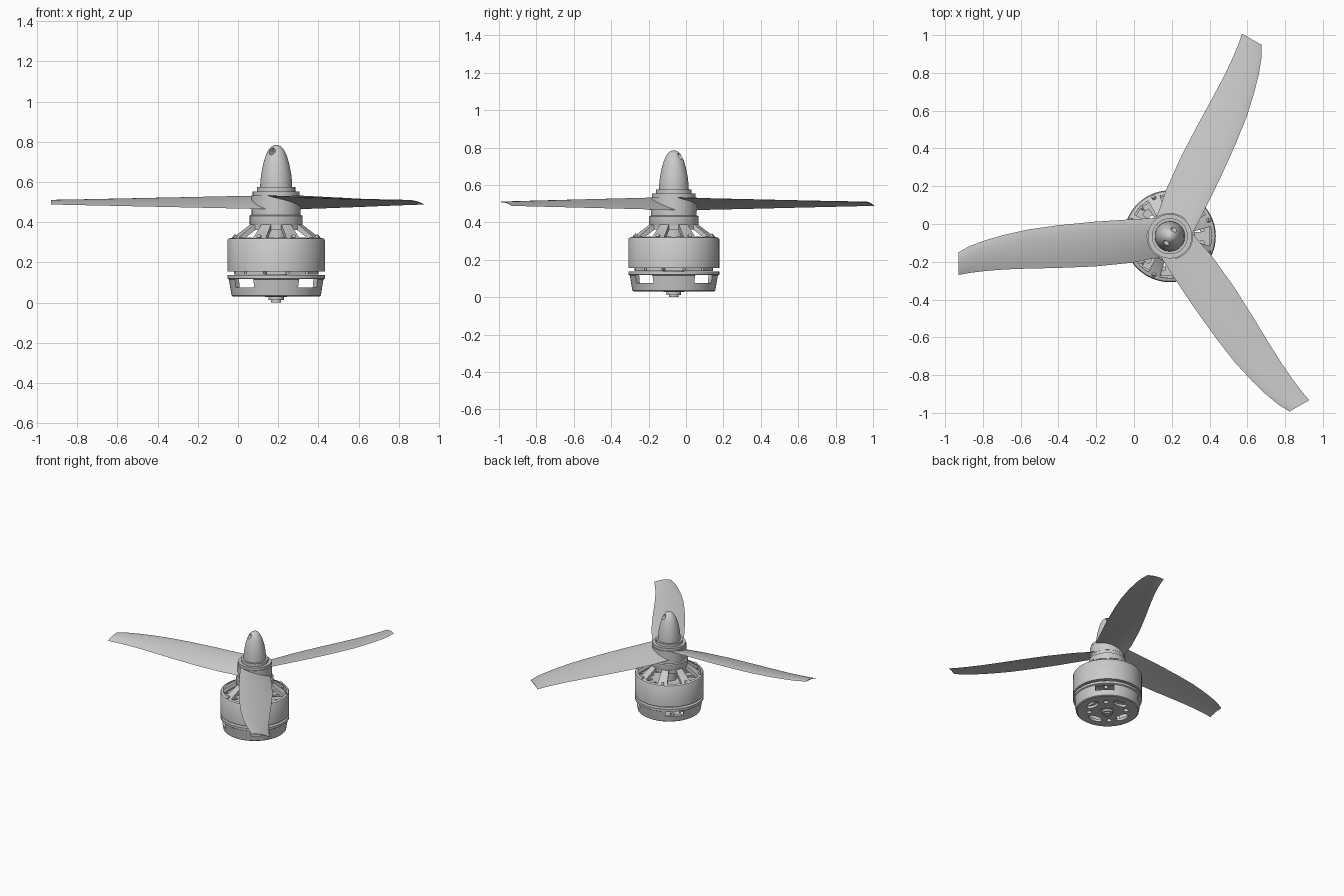
import bpy, bmesh
from math import pi, sin, cos, sqrt
from mathutils import Matrix, Vector

default = bpy.data.objects.get("Cube")
if default:
    bpy.data.objects.remove(default)

AXIS = Vector((0.19, -0.065, 0))  # motor shaft position

grey = bpy.data.materials.new("grey")
grey.use_nodes = True
colour = (0.6, 0.6, 0.6, 1)
grey.diffuse_color = colour
grey.node_tree.nodes["Principled BSDF"].inputs["Base Color"].default_value = colour


def add_object(name, bm, smooth=True):
    bmesh.ops.remove_doubles(bm, verts=bm.verts, dist=1e-5)
    bmesh.ops.recalc_face_normals(bm, faces=bm.faces)
    mesh = bpy.data.meshes.new(name)
    bm.to_mesh(mesh)
    bm.free()
    mesh.materials.append(grey)
    ob = bpy.data.objects.new(name, mesh)
    ob.location = AXIS
    bpy.context.collection.objects.link(ob)
    if smooth:
        shade(ob)
    return ob


def activate(ob):
    bpy.ops.object.select_all(action='DESELECT')
    ob.select_set(True)
    bpy.context.view_layer.objects.active = ob


def shade(ob):
    activate(ob)
    bpy.ops.object.shade_smooth_by_angle(angle=0.6)


def lathe(name, profile, steps=64):
    """Revolve a closed (radius, height) profile about the shaft."""
    bm = bmesh.new()
    rings = [[bm.verts.new((r * cos(2 * pi * i / steps), r * sin(2 * pi * i / steps), z))
              for i in range(steps)] for r, z in profile]
    for a, b in zip(rings, rings[1:] + rings[:1]):
        for i in range(steps):
            j = (i + 1) % steps
            bm.faces.new((a[i], a[j], b[j], b[i]))
    bmesh.ops.dissolve_degenerate(bm, dist=1e-6, edges=bm.edges)
    return add_object(name, bm)


def prism(bm, outline, z0, z1, angle=0):
    """Upright prism with the given plan outline, turned about the shaft."""
    turn = Matrix.Rotation(angle, 3, 'Z')
    low, high = ([bm.verts.new(turn @ Vector((x, y, z))) for x, y in outline] for z in (z0, z1))
    bm.faces.new(low[::-1])
    bm.faces.new(high)
    n = len(outline)
    for i in range(n):
        j = (i + 1) % n
        bm.faces.new((low[i], low[j], high[j], high[i]))


def oval(x, rx, ry, n=24):
    return [(x + rx * cos(2 * pi * i / n), ry * sin(2 * pi * i / n)) for i in range(n)]


def rod(bm, radius, length, matrix):
    bmesh.ops.create_cone(bm, cap_ends=True, segments=16, radius1=radius, radius2=radius,
                          depth=length, matrix=matrix)


def cut(ob, bm):
    """Subtract the shapes in bm from an object."""
    cutter = add_object("cutter", bm, smooth=False)
    cutter.hide_render = True
    mod = ob.modifiers.new("cut", 'BOOLEAN')
    mod.operation, mod.solver, mod.object = 'DIFFERENCE', 'EXACT', cutter
    activate(ob)
    bpy.ops.object.modifier_move_to_index(modifier=mod.name, index=0)
    bpy.ops.object.modifier_apply(modifier=mod.name)
    bpy.data.objects.remove(cutter)


# Base cup with side windows and mounting holes
base = lathe("motor_base", [(0, 0.03), (0.215, 0.03), (0.222, 0.035), (0.235, 0.115),
                            (0.243, 0.12), (0.243, 0.138), (0.21, 0.138), (0.2, 0.05), (0, 0.05)])
bm = bmesh.new()
for k in range(4):
    diagonal = pi / 4 + k * pi / 2
    prism(bm, [(0.15, -0.065), (0.28, -0.065), (0.28, 0.065), (0.15, 0.065)], 0.075, 0.117, diagonal)
    prism(bm, oval(0.13, 0.018, 0.018), 0, 0.07, diagonal)
    prism(bm, oval(0.135, 0.03, 0.055), 0, 0.07, k * pi / 2)
cut(base, bm)

# Shaft column, end nut and stator
lathe("shaft", [(0, 0), (0.025, 0), (0.025, 0.012), (0.038, 0.012), (0.038, 0.028),
                (0.055, 0.028), (0.055, 0.38), (0, 0.38)], 32)
lathe("stator_core", [(0, 0.145), (0.12, 0.145), (0.12, 0.27), (0, 0.27)])
bm = bmesh.new()
for k in range(12):
    prism(bm, [(0.1, -0.02), (0.18, -0.025), (0.18, -0.048), (0.21, -0.048),
               (0.21, 0.048), (0.18, 0.048), (0.18, 0.025), (0.1, 0.02)], 0.141, 0.27, k * pi / 6)
add_object("stator_teeth", bm, smooth=False)

# Rotating bell with a spoked, sloping roof
bell = lathe("motor_bell", [(0.243, 0.155), (0.243, 0.31), (0.238, 0.318), (0.222, 0.322),
                            (0.13, 0.39), (0, 0.39), (0, 0.365), (0.12, 0.365),
                            (0.213, 0.3), (0.22, 0.295), (0.22, 0.155)])
bm = bmesh.new()
for k in range(8):
    prism(bm, [(0.125, -0.025), (0.215, -0.052), (0.222, 0), (0.215, 0.052), (0.125, 0.025)],
          0.28, 0.42, k * pi / 4)
cut(bell, bm)

# Bolts around the bell shoulder
bm = bmesh.new()
for k in range(8):
    turn = Matrix.Rotation((k + 0.5) * pi / 4, 4, 'Z')
    rod(bm, 0.011, 0.03, turn @ Matrix.Translation((0.216, 0, 0.322)) @ Matrix.Rotation(0.9, 4, 'Y'))
add_object("bell_bolts", bm)

# Propeller hub, collars and washers
lathe("propeller_adapter", [(0, 0.385), (0.13, 0.385), (0.132, 0.39), (0.132, 0.432),
                            (0.122, 0.437), (0.122, 0.462), (0, 0.462)])
lathe("propeller_hub", [(0, 0.46), (0.123, 0.46), (0.123, 0.533), (0, 0.533)])
lathe("clamp_washer", [(0, 0.53), (0.117, 0.53), (0.117, 0.553), (0.095, 0.553),
                       (0.095, 0.575), (0, 0.575)])

# Spinner nut with a cross hole
spinner = lathe("spinner", [(0, 0.57), (0.08, 0.57), (0.079, 0.6), (0.074, 0.645), (0.065, 0.69),
                            (0.053, 0.73), (0.04, 0.758), (0.025, 0.776), (0.012, 0.783), (0, 0.785)])
bm = bmesh.new()
rod(bm, 0.017, 0.3, Matrix.Translation((0, 0, 0.752)) @ Matrix.Rotation(pi / 3, 4, 'Z')
    @ Matrix.Rotation(pi / 2, 4, 'Y'))
cut(spinner, bm)

# Blade stations: radius, leading edge, trailing edge
STATIONS = [(0.03, 0.095, -0.11), (0.1, 0.095, -0.12), (0.2, 0.09, -0.14), (0.4, 0.077, -0.16),
            (0.6, 0.057, -0.168), (0.75, 0.036, -0.171), (0.88, 0.007, -0.176),
            (0.98, -0.022, -0.184), (1.06, -0.052, -0.194), (1.12, -0.085, -0.205)]
CHORD = 10


def section(bm, r, lead, trail):
    """Closed cambered aerofoil loop; pitch flattens toward the tip."""
    f = r / 1.12
    top, low = 0.534 - 0.026 * f, 0.464 + 0.024 * f
    thick = 0.012 - 0.007 * f
    loop = []
    for i in range(2 * CHORD):
        side = 1 if i <= CHORD else -1
        s = (i if i <= CHORD else 2 * CHORD - i) / CHORD
        bulge = 2.6 * sqrt(s) * (1 - s) + 0.1 * s * (1 - s)
        z = top + (low - top) * s + 0.03 * s * (1 - s) + side * thick * bulge / 2
        loop.append(bm.verts.new((-r, lead + (trail - lead) * s, z)))
    return loop


for k, name in enumerate(("right_blade", "back_blade", "front_blade")):
    bm = bmesh.new()
    loops = [section(bm, *st) for st in STATIONS]
    for a, b in zip(loops, loops[1:]):
        for i in range(2 * CHORD):
            j = (i + 1) % (2 * CHORD)
            bm.faces.new((a[i], a[j], b[j], b[i]))
    bm.faces.new(loops[0])
    bm.faces.new(loops[-1])
    bmesh.ops.rotate(bm, verts=bm.verts, cent=(0, 0, 0), matrix=Matrix.Rotation(-k * 2 * pi / 3, 3, 'Z'))
    add_object(name, bm)

# Sharpen the edges left by the cuts
for ob in (base, bell, spinner):
    shade(ob)
